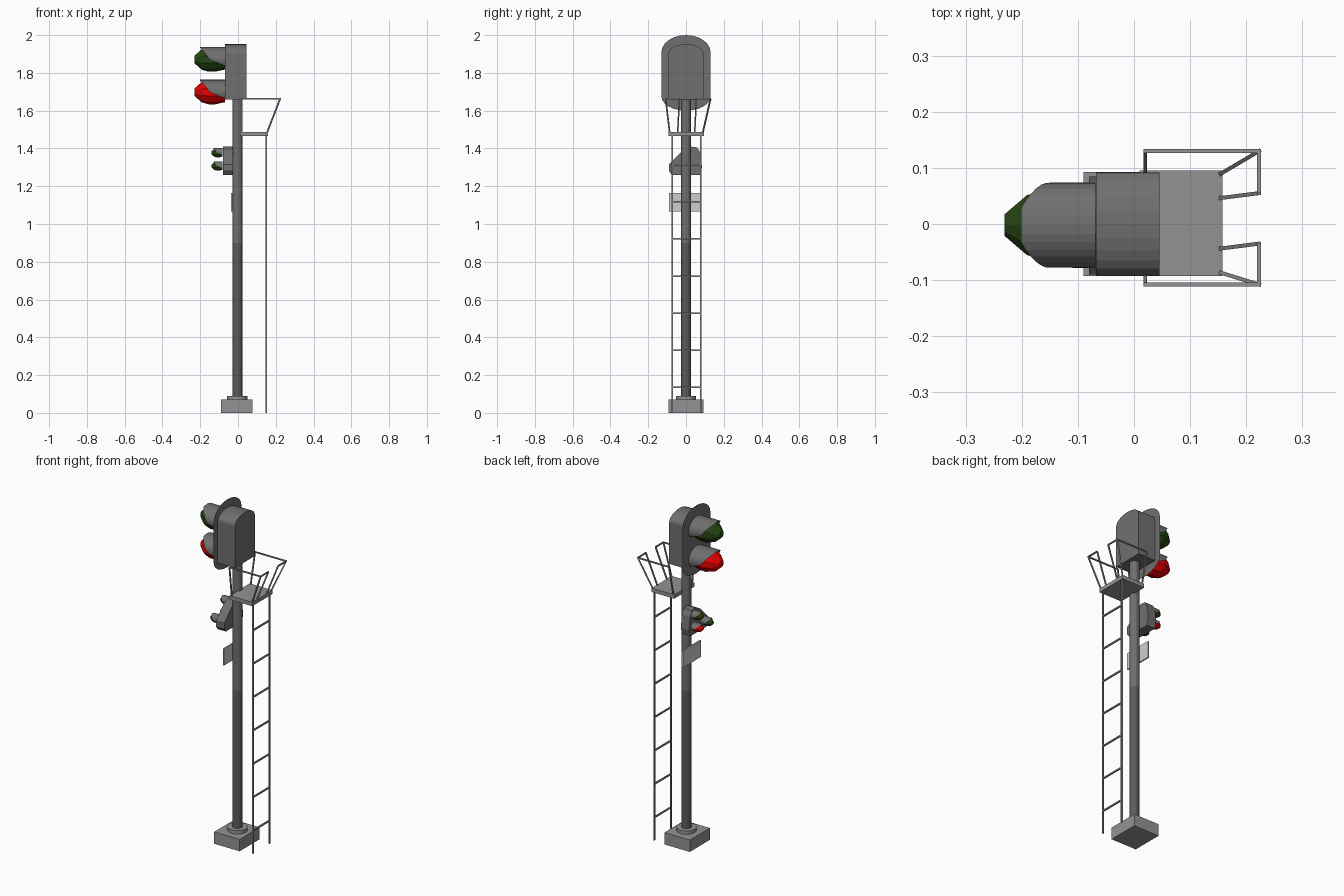
import bpy, bmesh, math
from mathutils import Vector, Matrix

if "Cube" in bpy.data.objects:
    bpy.data.objects.remove(bpy.data.objects["Cube"])


def material(name, rgb):
    m = bpy.data.materials.new(name)
    m.diffuse_color = (*rgb, 1)
    m.use_nodes = True
    m.node_tree.nodes["Principled BSDF"].inputs["Base Color"].default_value = m.diffuse_color
    return m


HOUSING = material("housing grey", (0.16, 0.16, 0.16))
POLE_DARK = material("dark pole grey", (0.105, 0.105, 0.105))
METAL = material("pale metal grey", (0.29, 0.29, 0.29))
SIGN = material("sign light grey", (0.62, 0.62, 0.62))
GREEN = material("dark green", (0.018, 0.06, 0.006))
RED = material("signal red", (0.8, 0.0, 0.0))


def finish(name, bm, mat, recalc=True):
    if recalc:
        bmesh.ops.recalc_face_normals(bm, faces=bm.faces[:])
    me = bpy.data.meshes.new(name)
    bm.to_mesh(me)
    bm.free()
    me.materials.append(mat)
    ob = bpy.data.objects.new(name, me)
    bpy.context.collection.objects.link(ob)
    return ob


def box(name, x0, x1, y0, y1, z0, z1, mat):
    bm = bmesh.new()
    mtx = Matrix.Translation(((x0 + x1) / 2, (y0 + y1) / 2, (z0 + z1) / 2))
    mtx = mtx @ Matrix.Diagonal((x1 - x0, y1 - y0, z1 - z0, 1))
    bmesh.ops.create_cube(bm, size=1, matrix=mtx)
    return finish(name, bm, mat)


def cylinder(name, r, z0, z1, mat, sides=16):
    bm = bmesh.new()
    bmesh.ops.create_cone(bm, cap_ends=True, segments=sides, radius1=r, radius2=r,
                          depth=z1 - z0, matrix=Matrix.Translation((-0.003, 0, (z0 + z1) / 2)))
    return finish(name, bm, mat)


def bars(name, segments, mat, w=0.008):
    # square bars between pairs of points
    bm = bmesh.new()
    for a, b in segments:
        a, b = Vector(a), Vector(b)
        d = b - a
        rot = d.to_track_quat('Z', 'Y').to_matrix().to_4x4()
        mtx = Matrix.Translation((a + b) / 2) @ rot @ Matrix.Diagonal((w, w, d.length, 1))
        bmesh.ops.create_cube(bm, size=1, matrix=mtx)
    return finish(name, bm, mat)


def prism(name, outline, x0, x1, mat):
    # (y, z) outline extruded along x; a single sheet when x0 == x1
    bm = bmesh.new()
    f = bm.faces.new([bm.verts.new((x0, y, z)) for y, z in outline])
    if x1 != x0:
        ext = bmesh.ops.extrude_face_region(bm, geom=[f])
        vs = [v for v in ext["geom"] if isinstance(v, bmesh.types.BMVert)]
        bmesh.ops.translate(bm, verts=vs, vec=(x1 - x0, 0, 0))
        bmesh.ops.recalc_face_normals(bm, faces=bm.faces[:])
    elif f.normal.x > 0:
        f.normal_flip()
    return finish(name, bm, mat, x1 != x0)


def arch(half, z, rise, a0, a1, n=12):
    return [(half * math.cos(t), z + rise * math.sin(t))
            for t in (a0 + (a1 - a0) * i / n for i in range(n + 1))]


def lamp(name, x, y, z, s, mat):
    # faceted lens bulging towards -x, closed at the front
    bm = bmesh.new()
    rings = []
    for depth, r in ((0.0, 0.055), (0.05, 0.066), (0.085, 0.067), (0.122, 0.056), (0.162, 0.02)):
        ring = []
        for i in range(10):
            t = math.tau * (i + 0.5) / 10
            ring.append(bm.verts.new((x - depth * s, y + r * s * math.cos(t),
                                      z + 0.97 * r * s * math.sin(t))))
        rings.append(ring)
    for a, b in zip(rings, rings[1:]):
        for i in range(10):
            j = (i + 1) % 10
            bm.faces.new((a[i], a[j], b[j], b[i]))
    bm.faces.new(rings[-1])
    bm.faces.new(rings[0][::-1])
    finish(name + "_lens", bm, mat)

    # hood: open tube over the lens, its front edge swept back down the sides
    bm = bmesh.new()
    pairs = []
    n = 20
    for i in range(n + 1):
        deg = -118 + 236 * i / n
        a = abs(deg)
        if a < 25:
            depth = 0.132
        elif a < 90:
            depth = 0.132 - 0.05 * (a - 25) / 65
        else:
            depth = 0.082 - 0.076 * (a - 90) / 28
        t = math.radians(deg)
        yy, zz = y + 0.076 * s * math.sin(t), z + 0.066 * s * math.cos(t)
        pairs.append((bm.verts.new((x, yy, zz)), bm.verts.new((x - depth * s, yy, zz))))
    for (a, b), (c, d) in zip(pairs, pairs[1:]):
        bm.faces.new((a, c, d, b))
    bm.normal_update()
    for f in bm.faces:
        c = f.calc_center_median()
        if f.normal.dot(Vector((0, c.y - y, c.z - z))) < 0:
            f.normal_flip()
    finish(name + "_hood", bm, HOUSING, False)


# foundation and two-tone pole
box("foundation", -0.09, 0.076, -0.093, 0.093, 0, 0.07, METAL)
cylinder("pole_collar", 0.054, 0.07, 0.09, METAL)
cylinder("lower_pole", 0.027, 0.09, 0.9, POLE_DARK)
cylinder("upper_pole", 0.027, 0.9, 1.67, HOUSING)

# main signal head
HX = -0.068
prism("head_case", [(-0.092, 1.66), (0.092, 1.66)] + arch(0.092, 1.905, 0.047, 0, math.pi),
      HX, 0.045, HOUSING)
prism("backplate", arch(0.13, 1.91, 0.09, 0, math.pi) + arch(0.13, 1.675, 0.075, math.pi, math.tau),
      HX, HX, HOUSING)
lamp("upper_lamp", HX - 0.001, -0.002, 1.871, 1, GREEN)
lamp("lower_lamp", HX - 0.001, -0.002, 1.698, 1, RED)

# small three-lamp signal
prism("small_case", [(-0.075, 1.26), (0.075, 1.26), (0.085, 1.3), (0.076, 1.375), (0.06, 1.405),
                     (0.025, 1.41), (-0.016, 1.39), (-0.09, 1.315), (-0.09, 1.28)],
      -0.08, -0.026, HOUSING)
for name, y, z, mat in (("small_top_lamp", 0.043, 1.377, GREEN),
                        ("small_side_lamp", -0.05, 1.307, GREEN),
                        ("small_stop_lamp", 0.043, 1.307, RED)):
    lamp(name, -0.081, y, z, 0.37, mat)

# number plate on the pole
box("plate", -0.036, -0.028, -0.09, 0.08, 1.065, 1.163, SIGN)

# platform and ladder
box("platform", 0.01, 0.158, -0.093, 0.095, 1.465, 1.488, METAL)
LX, LY0, LY1 = 0.15, -0.074, 0.079
bars("ladder_rails", [((LX, y, 0), (LX, y, 1.47)) for y in (LY0, LY1)], METAL)
bars("ladder_rungs", [((LX, LY0, 0.135 + 0.1965 * i), (LX, LY1, 0.135 + 0.1965 * i))
                      for i in range(7)], METAL)

# flared guard rails, one each side
ZT, ZB = 1.663, 1.48
for name, outer, inner, foot_out, foot_in in (("left_guard", 0.13, 0.055, 0.088, 0.046),
                                              ("right_guard", -0.108, -0.035, -0.086, -0.044)):
    bars(name, [((0.017, outer, ZT), (0.226, outer, ZT)),
                ((0.223, outer, ZT), (0.223, inner, ZT)),
                ((0.02, foot_out, ZB), (0.02, outer, ZT)),
                ((0.152, foot_out, ZB), (0.223, outer, ZT)),
                ((0.152, foot_in, ZB), (0.223, inner, ZT))], METAL, 0.007)
